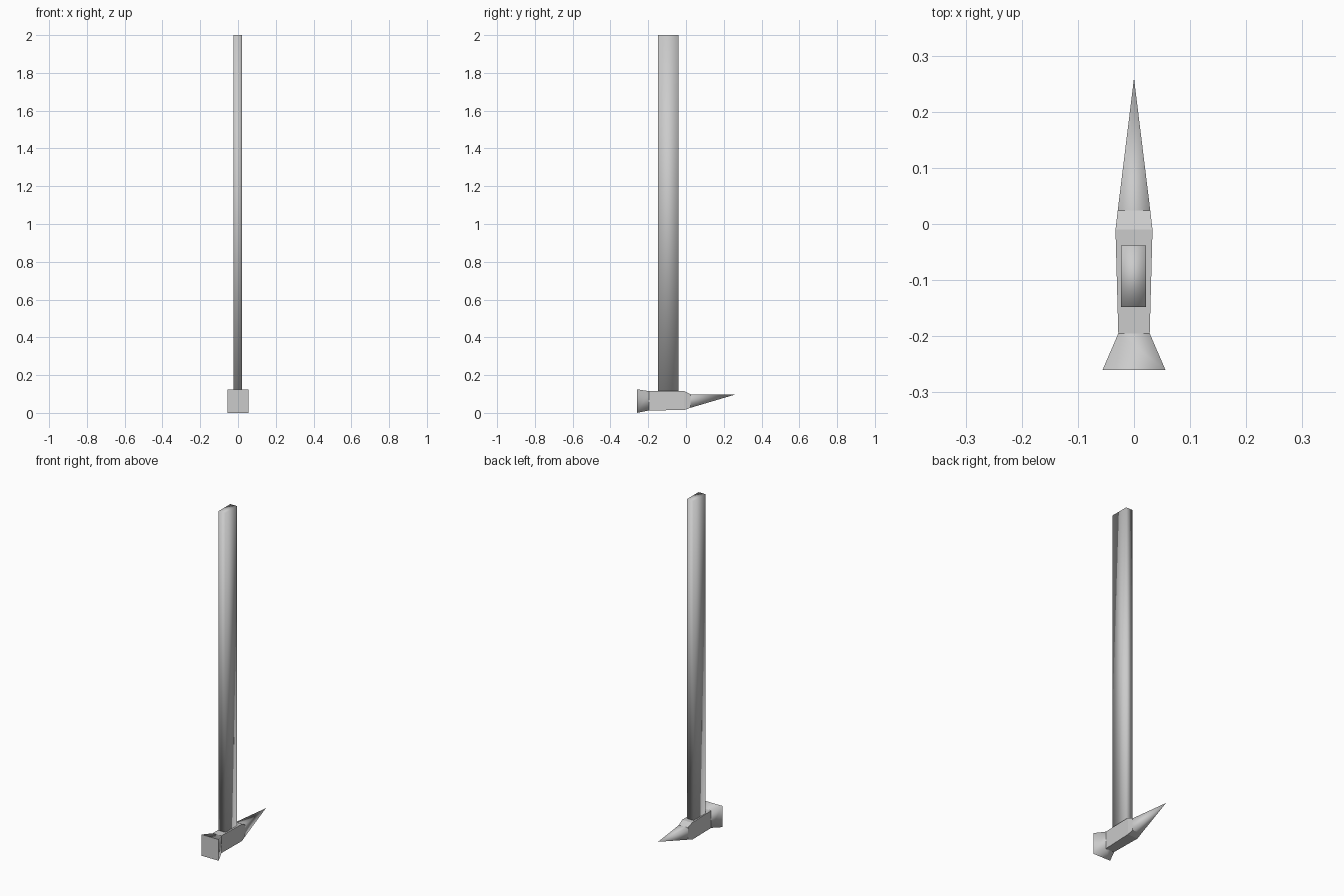
import bpy, bmesh

if "Cube" in bpy.data.objects:
    bpy.data.objects.remove(bpy.data.objects["Cube"])


def loft(name, rings, smooth_sides):
    """Rectangular sections along y: (y, half_width, z_low, z_high)."""
    bm = bmesh.new()
    loops = []
    for y, w, lo, hi in rings:
        pts = [(-w, y, lo), (w, y, lo), (w, y, hi), (-w, y, hi)]
        if w == 0:
            pts = [(0, y, (lo + hi) / 2)]
        loops.append([bm.verts.new(p) for p in pts])
    for a, b in zip(loops, loops[1:]):
        for i in range(4):
            j = (i + 1) % 4
            far = [b[0]] if len(b) == 1 else [b[j], b[i]]
            bm.faces.new([a[i], a[j]] + far).smooth = smooth_sides
    for ring in (loops[0], loops[-1]):
        if len(ring) == 4:
            cap = bm.faces.new(ring)
            for e in cap.edges:
                e.smooth = False
    bmesh.ops.recalc_face_normals(bm, faces=bm.faces[:])
    mesh = bpy.data.meshes.new(name)
    bm.to_mesh(mesh)
    bm.free()
    obj = bpy.data.objects.new(name, mesh)
    bpy.context.collection.objects.link(obj)
    return obj


# Flared striking face
loft("striking_face", [(-0.26, 0.056, 0.0, 0.125),
                       (-0.195, 0.028, 0.013, 0.115)], True)

# Head block with chamfered shoulder
loft("head_block", [(-0.195, 0.028, 0.013, 0.115),
                    (-0.01, 0.033, 0.015, 0.115),
                    (0.024, 0.029, 0.027, 0.098)], False)

# Pointed pick end
loft("pick", [(0.024, 0.029, 0.027, 0.098),
              (0.26, 0.0, 0.097, 0.097)], True)

# Long flat handle, softly shaded
bpy.ops.mesh.primitive_cube_add(size=1, location=(-0.001, -0.093, 1.055))
handle = bpy.context.object
handle.name = "handle"
handle.scale = (0.044, 0.109, 1.89)
bpy.ops.object.transform_apply(location=False, rotation=False, scale=True)
bpy.ops.object.shade_smooth()
